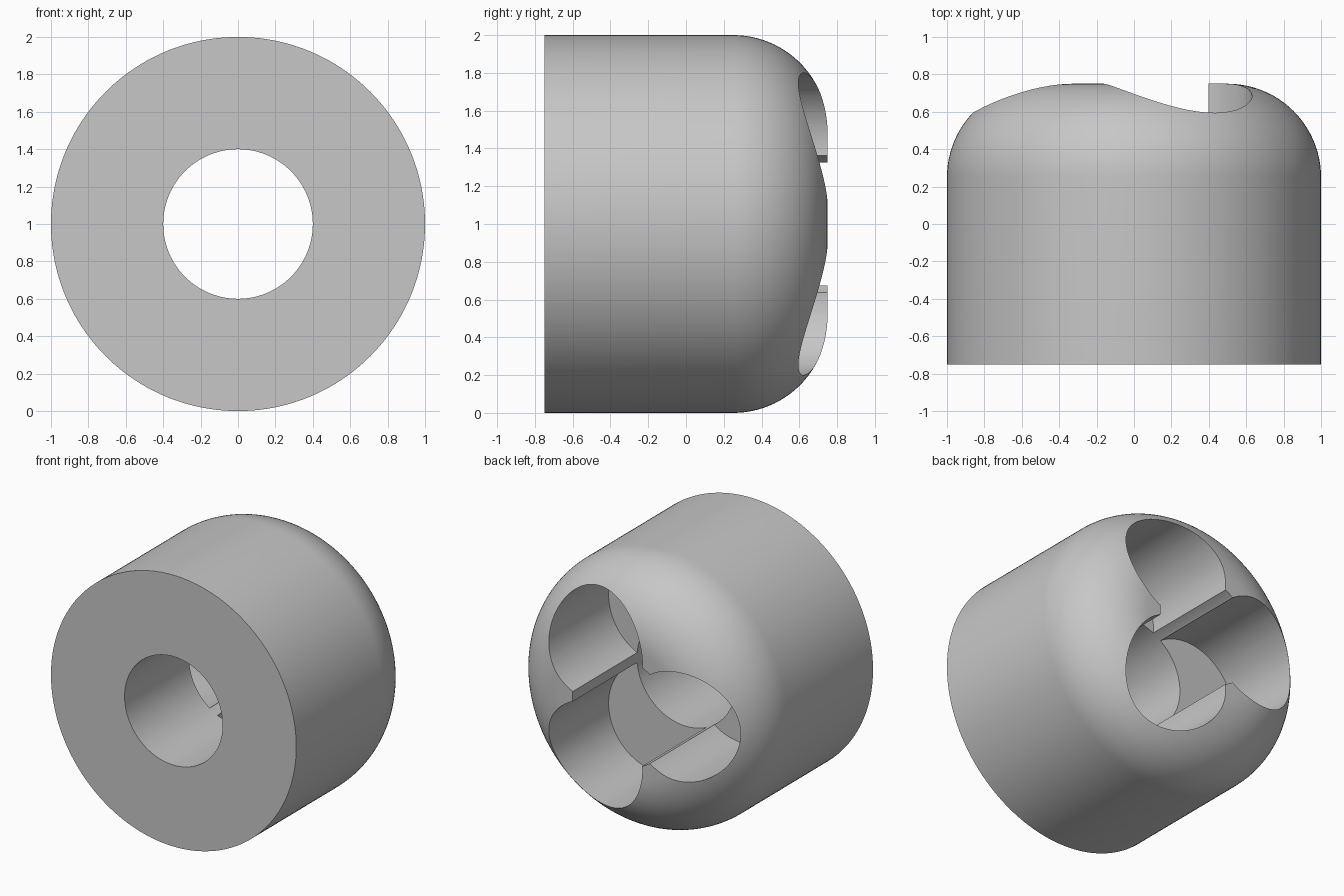
import bpy, bmesh, math
from mathutils import Matrix

cube = bpy.data.objects.get("Cube")
if cube:
    bpy.data.objects.remove(cube, do_unlink=True)

BORE = 0.4                          # radius of the bore and of each pocket
HALF = 0.75                         # half the depth of the body
REACH = BORE / math.cos(math.pi / 6)  # pocket centres: three circles touching

grey = bpy.data.materials.new("light_grey")
grey.use_nodes = True
grey.diffuse_color = (0.57, 0.57, 0.57, 1)
grey.node_tree.nodes["Principled BSDF"].inputs["Base Color"].default_value = (0.57, 0.57, 0.57, 1)


def cylinder(name, radius, y0, y1, x=0, z=1, sides=96, rounding=0):
    """Cylinder along y, optionally with a rounded back rim."""
    bm = bmesh.new()
    bmesh.ops.create_cone(bm, cap_ends=True, segments=sides,
                          radius1=radius, radius2=radius, depth=y1 - y0)
    if rounding:
        rim = [e for e in bm.edges if all(v.co.z > 0 for v in e.verts)]
        bmesh.ops.bevel(bm, geom=rim, offset=rounding, offset_type='OFFSET',
                        segments=24, profile=0.5, affect='EDGES')
    bm.transform(Matrix.Translation((x, (y0 + y1) / 2, z))
                 @ Matrix.Rotation(-math.pi / 2, 4, 'X'))
    mesh = bpy.data.meshes.new(name)
    bm.to_mesh(mesh)
    bm.free()
    mesh.materials.append(grey)
    obj = bpy.data.objects.new(name, mesh)
    bpy.context.collection.objects.link(obj)
    return obj


# Body with a rounded back
body = cylinder("body", 1, -HALF, HALF, sides=160, rounding=0.5)

# Through bore, then three blind pockets opening at the back
cutters = [cylinder("bore_cutter", BORE, -1, 1)]
for i in range(3):
    a = math.radians(60 + 120 * i)
    cutters.append(cylinder(f"pocket_cutter_{i + 1}", BORE, 0, 1,
                            REACH * math.cos(a), 1 + REACH * math.sin(a)))

bpy.ops.object.select_all(action='DESELECT')
bpy.context.view_layer.objects.active = body
body.select_set(True)
for cutter in cutters:
    cutter.hide_render = True
    cut = body.modifiers.new(cutter.name, 'BOOLEAN')
    cut.operation = 'DIFFERENCE'
    cut.solver = 'EXACT'
    cut.object = cutter
    bpy.ops.object.modifier_apply(modifier=cut.name)
    bpy.data.objects.remove(cutter, do_unlink=True)

bpy.ops.object.shade_smooth_by_angle(angle=math.radians(25))
